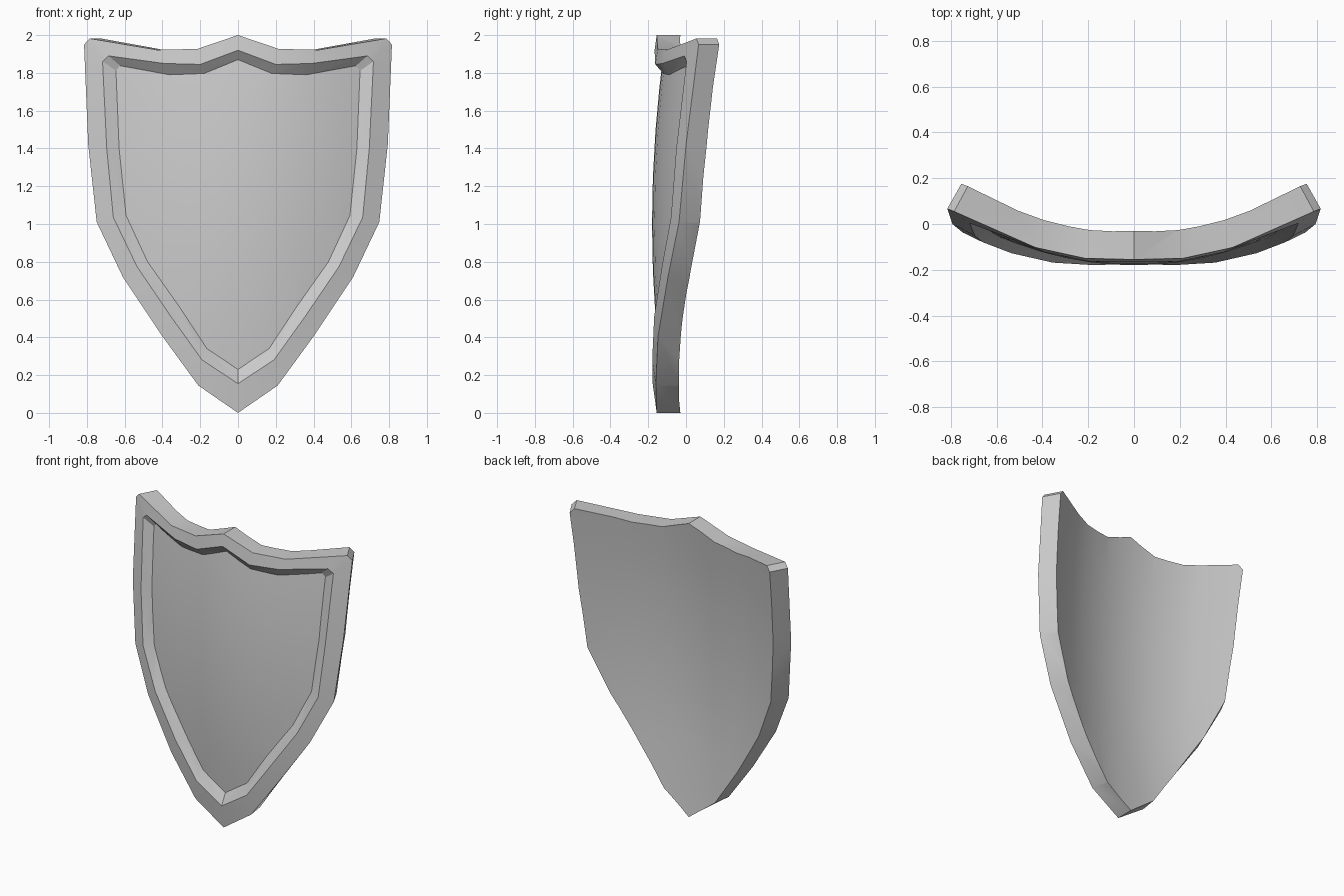
import bpy, bmesh, math

if "Cube" in bpy.data.objects:
    bpy.data.objects.remove(bpy.data.objects["Cube"])

THICK, RECESS = 0.125, 0.05

# Right-half outlines (x, z), from top centre round to the bottom point
outer = [(0, 2.0), (.215, 1.927), (.43, 1.922), (.785, 1.982), (.815, 1.95),
         (.793, 1.42), (.748, 1.01), (.61, .72), (.4, .405), (.21, .145), (0, 0)]
rim_in = [(0, 1.92), (.2, 1.845), (.39, 1.85), (.685, 1.89), (.717, 1.86),
          (.695, 1.4), (.66, 1.035), (.535, .775), (.355, .51), (.19, .28), (0, .155)]
panel = [(0, 1.87), (.185, 1.797), (.375, 1.79), (.645, 1.838), (.667, 1.812),
         (.65, 1.4), (.612, 1.045), (.495, .8), (.32, .56), (.17, .34), (0, .23)]


def warp(v):
    """Bend the flat layout: y is depth behind the doubly curved front surface."""
    x, d, z = v.co
    slope = 2 * .345 * x
    n = math.sqrt(1 + slope * slope)
    front = -.155 + .345 * x * x - .075 * (1 - (z - 1) ** 2)
    v.co = (x - d * slope / n, front + d / n, z)


bm = bmesh.new()


def loop(points, depth):
    return [bm.verts.new((x, depth, z)) for x, z in points]


def bridge(a, b):
    for i in range(len(a) - 1):
        bm.faces.new((a[i], a[i + 1], b[i + 1], b[i]))


# Back edge, front edge, rim and recess as successive loops
loops = [loop(outer, THICK), loop(outer, 0), loop(rim_in, 0), loop(panel, RECESS)]
for a, b in zip(loops, loops[1:]):
    bridge(a, b)

# Recessed panel and back, cut into a grid so they can curve
cuts = [((x, 0, 0), (1, 0, 0)) for x in (.1, .2, .31, .43, .55)]
cuts += [((0, 0, z), (0, 0, 1)) for z in (.5, .75, 1.0, 1.25, 1.5, 1.72)]
for lp, depth in ((loops[0], THICK), (loops[3], RECESS)):
    bm.faces.new(lp)
    for co, no in cuts:
        faces = [f for f in bm.faces if all(abs(v.co.y - depth) < 1e-5 for v in f.verts)]
        edges = {e for f in faces for e in f.edges}
        verts = {v for f in faces for v in f.verts}
        bmesh.ops.bisect_plane(bm, geom=list(verts) + list(edges) + faces, dist=1e-5,
                               plane_co=co, plane_no=no)

for v in bm.verts:
    warp(v)

# Mirror to the left side
dup = bmesh.ops.duplicate(bm, geom=bm.verts[:] + bm.edges[:] + bm.faces[:])["geom"]
for v in dup:
    if isinstance(v, bmesh.types.BMVert):
        v.co.x *= -1
bmesh.ops.remove_doubles(bm, verts=bm.verts[:], dist=1e-4)
bmesh.ops.recalc_face_normals(bm, faces=bm.faces[:])

mesh = bpy.data.meshes.new("shield")
bm.to_mesh(mesh)
bm.free()
shield = bpy.data.objects.new("shield", mesh)
bpy.context.collection.objects.link(shield)
bpy.context.view_layer.objects.active = shield
shield.select_set(True)
bpy.ops.object.shade_smooth_by_angle(angle=math.radians(30))
